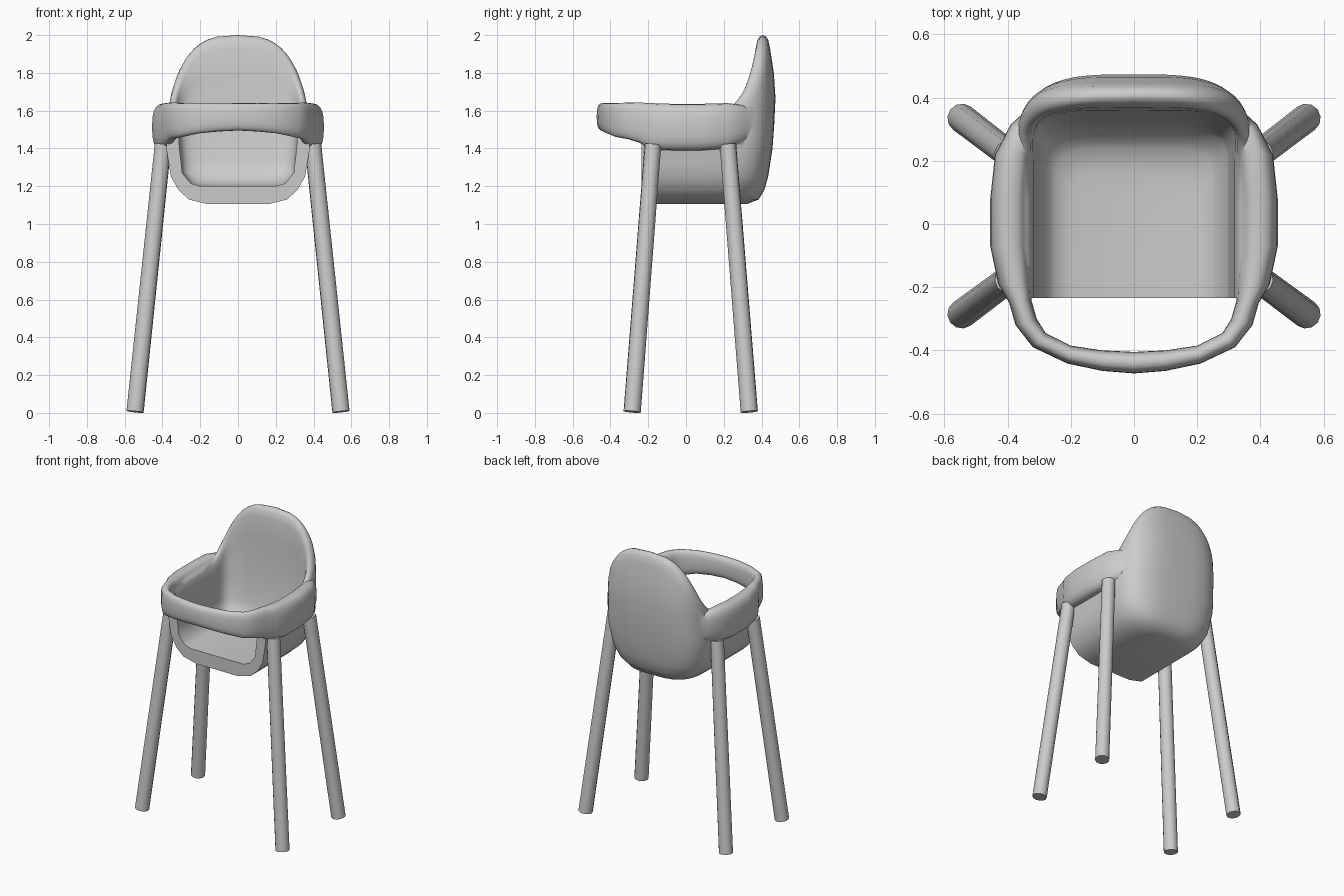
import bpy, bmesh
from math import sin, cos, pi, copysign
from mathutils import Vector

if "Cube" in bpy.data.objects:
    bpy.data.objects.remove(bpy.data.objects["Cube"])

FRONT = -0.235
# shell profiles: (z, half width, back y)
OUTER = [(1.105, .16, .32), (1.13, .26, .385), (1.18, .315, .415), (1.25, .355, .435),
         (1.40, .38, .458), (1.64, .372, .475), (1.78, .37, .468), (1.93, .365, .445), (2.0, .36, .43)]
INNER = [(1.20, .20, .17), (1.215, .25, .24), (1.27, .295, .30), (1.40, .31, .33),
         (1.64, .325, .355), (1.85, .325, .362), (2.0, .325, .375)]
STRAIGHT, CURVE = 4, 14


def lookup(table, z):
    z = min(max(z, table[0][0]), table[-1][0])
    for a, b in zip(table, table[1:]):
        if z <= b[0]:
            t = (z - a[0]) / (b[0] - a[0])
            return a[1] + t * (b[1] - a[1]), a[2] + t * (b[2] - a[2])


def plan_point(i, z, table, power, span):
    """Point i of the half plan outline: straight side, then rounded back corner."""
    w, b = lookup(table, z)
    yc = b - span
    if i < STRAIGHT:
        return Vector((w, FRONT + (yc - FRONT) * i / STRAIGHT, z))
    th = pi / 2 * (i - STRAIGHT) / CURVE
    c, s = max(cos(th), 0) ** (2 / power), sin(th) ** (2 / power)
    if i == STRAIGHT + CURVE:
        c = 0
    return Vector((w * c, yc + span * s, z))


def outer(i, z):
    return plan_point(i, z, OUTER, 3.2, .27)


def inner(i, z):
    return plan_point(i, z, INNER, 5, .175)


def rim(i):
    """Top edge height: level at the arms, domed over the back."""
    if i <= STRAIGHT:
        return 1.60
    c = max(cos(pi / 2 * (i - STRAIGHT) / CURVE), 0) ** (2 / 3.2)
    return 1.60 + .40 * (1 - c ** 2.3) ** .5


def half_column(i):
    top, drop = rim(i), .07
    low = top - drop
    col = [outer(i, z) for z in (1.105, 1.13, 1.18, 1.25, 1.32, 1.40)]
    col += [outer(i, 1.40 + f * (low - 1.40)) for f in (.25, .5, .75, 1)]
    a, b = col[-1], inner(i, low)
    for mix, h in ((.13, .65), (.3, .92), (.5, 1), (.7, .92), (.87, .65)):
        p = a.lerp(b, mix)
        p.z = low + drop * h
        col.append(p)
    col += [inner(i, 1.40 + f * (low - 1.40)) for f in (1, .75, .5, .25)]
    col += [inner(i, z) for z in (1.40, 1.33, 1.27, 1.235, 1.215, 1.20)]
    return col


def make_object(name, bm):
    bmesh.ops.recalc_face_normals(bm, faces=bm.faces)
    me = bpy.data.meshes.new(name)
    bm.to_mesh(me)
    bm.free()
    ob = bpy.data.objects.new(name, me)
    bpy.context.collection.objects.link(ob)
    return ob


def mirrored(cols):
    return cols + [[Vector((-p.x, p.y, p.z)) for p in c] for c in cols[-2::-1]]


def bridge(bm, cols, closed):
    n = len(cols[0])
    for a, b in zip(cols, cols[1:]):
        for j in range(n if closed else n - 1):
            k = (j + 1) % n
            bm.faces.new((a[j], b[j], b[k], a[k]))


def smooth(ob, angle):
    bpy.ops.object.select_all(action='DESELECT')
    ob.select_set(True)
    bpy.context.view_layer.objects.active = ob
    bpy.ops.object.shade_smooth_by_angle(angle=angle)


# seat shell with domed back
bm = bmesh.new()
cols = mirrored([half_column(i) for i in range(STRAIGHT + CURVE + 1)])
cols = [[bm.verts.new(p) for p in c] for c in cols]
bridge(bm, cols, False)
bm.faces.new([c[0] for c in cols])
bm.faces.new([c[-1] for c in cols])
bm.faces.new(cols[0] + cols[-1][::-1])
seat = make_object("seat_shell", bm)

# arm rests and front bar: (outer x, y, inner x, y, bottom z, top z)
STATIONS = [(.33, .37, .305, .32, 1.50, 1.60), (.39, .315, .317, .275, 1.43, 1.63),
            (.44, .22, .325, .22, 1.40, 1.64), (.455, .08, .333, .08, 1.39, 1.636),
            (.455, -.07, .333, -.07, 1.39, 1.636), (.43, -.19, .325, -.19, 1.395, 1.64),
            (.395, -.25, .325, -.24, 1.43, 1.643), (.375, -.32, .308, -.30, 1.45, 1.643),
            (.32, -.39, .28, -.345, 1.46, 1.64), (.21, -.442, .20, -.385, 1.48, 1.64),
            (.10, -.465, .10, -.40, 1.49, 1.64), (0, -.473, 0, -.405, 1.495, 1.64)]


def section(st, n=20, power=2.7):
    ox, oy, ix, iy, lo, hi = st
    pts = []
    for k in range(n):
        c, s = cos(2 * pi * k / n), sin(2 * pi * k / n)
        u = copysign(abs(c) ** (2 / power), c) / 2 + .5
        v = copysign(abs(s) ** (2 / power), s) / 2 + .5
        pts.append(Vector((ix + (ox - ix) * u, iy + (oy - iy) * u, lo + (hi - lo) * v)))
    return pts


bm = bmesh.new()
loops = [[bm.verts.new(p) for p in c] for c in mirrored([section(s) for s in STATIONS])]
bridge(bm, loops, True)
bm.faces.new(loops[0])
bm.faces.new(loops[-1])
bar = make_object("arm_bar", bm)

# merge the arms into the shell
mod = seat.modifiers.new("merge", 'BOOLEAN')
mod.operation, mod.solver, mod.object = 'UNION', 'EXACT', bar
bpy.context.view_layer.objects.active = seat
bpy.ops.object.modifier_apply(modifier=mod.name)
bpy.data.objects.remove(bar)
smooth(seat, .9)

# splayed legs
for side, sx in (("right", 1), ("left", -1)):
    for place, y0, y1 in (("front", -.285, -.175), ("rear", .335, .222)):
        foot, top = Vector((sx * .545, y0, .006)), Vector((sx * .397, y1, 1.42))
        axis = top - foot
        bpy.ops.mesh.primitive_cone_add(vertices=12, radius1=.046, radius2=.044, depth=axis.length,
                                        location=(foot + top) / 2,
                                        rotation=axis.to_track_quat('Z', 'Y').to_euler())
        leg = bpy.context.object
        leg.name = f"{place}_leg_{side}"
        smooth(leg, .7)
